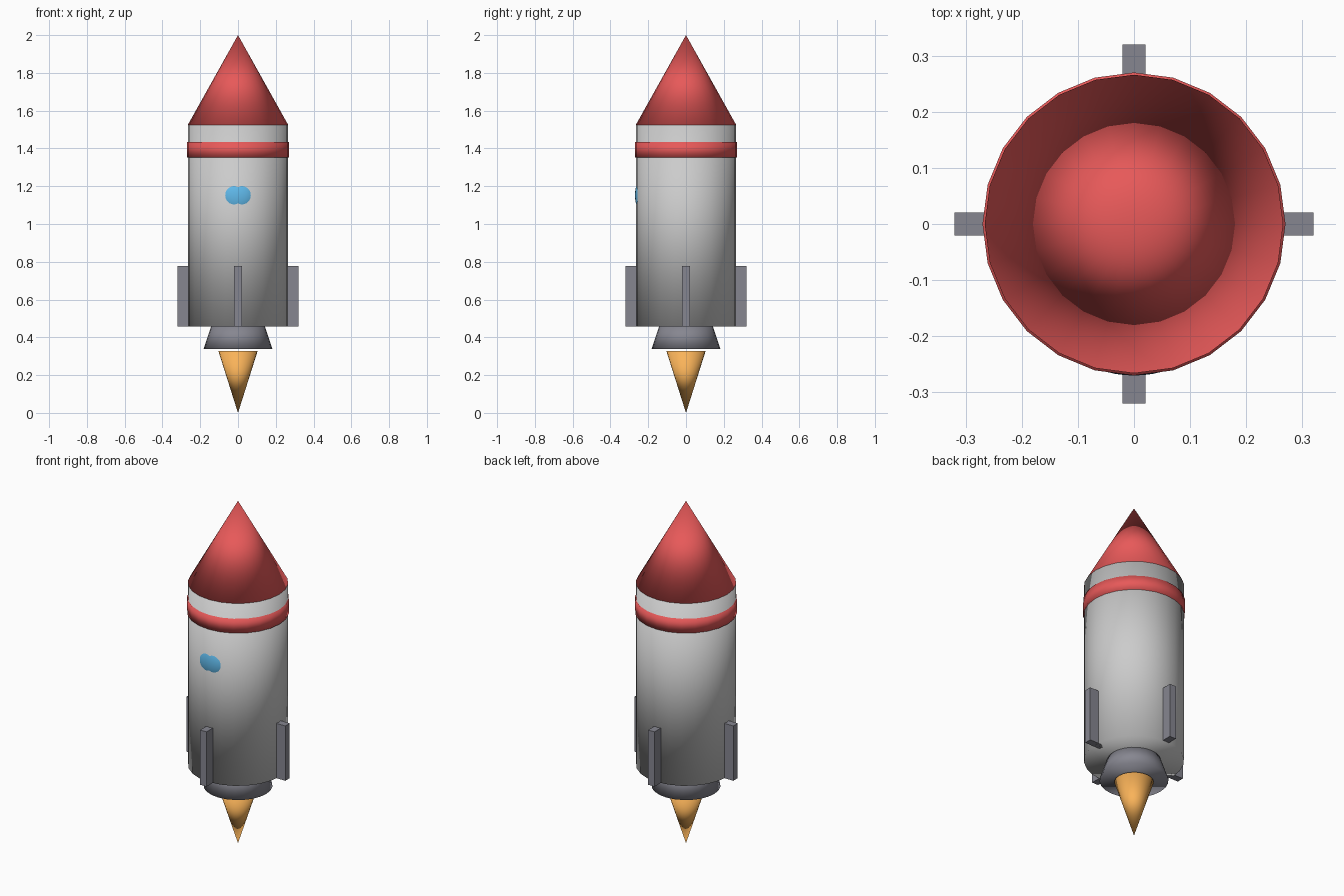
import bpy
from math import pi

if "Cube" in bpy.data.objects:
    bpy.data.objects.remove(bpy.data.objects["Cube"])


def material(name, rgb):
    mat = bpy.data.materials.new(name)
    mat.diffuse_color = (*rgb, 1)
    mat.use_nodes = True
    mat.node_tree.nodes["Principled BSDF"].inputs["Base Color"].default_value = mat.diffuse_color
    return mat


RED = material("red_paint", (0.8, 0.1, 0.1))
METAL = material("dark_metal", (0.24, 0.24, 0.28))
BLUE = material("blue_glass", (0.12, 0.5, 0.85))
ORANGE = material("orange_flame", (0.95, 0.45, 0.1))


def finish(name, mat, smooth=True):
    ob = bpy.context.object
    ob.name = name
    if mat:
        ob.data.materials.append(mat)
    if smooth:
        bpy.ops.object.shade_smooth()
    return ob


def turned(name, z0, z1, r0, r1, mat=None, sides=24):
    """Capped, fully smooth cylinder or cone between two heights."""
    bpy.ops.mesh.primitive_cone_add(vertices=sides, radius1=r0, radius2=r1,
                                    depth=z1 - z0, location=(0, 0, (z0 + z1) / 2))
    return finish(name, mat)


# Hull, nose, stripe, engine and exhaust
turned("body", 0.458, 1.524, 0.265, 0.265)
turned("nose_cone", 1.524, 2.0, 0.266, 0, RED)
turned("stripe", 1.352, 1.434, 0.27, 0.27, RED)
turned("nozzle", 0.337, 0.466, 0.183, 0.14, METAL)
turned("flame", 0.0, 0.328, 0, 0.104, ORANGE)

# Flattened porthole barely breaking through the front of the hull
bpy.ops.mesh.primitive_uv_sphere_add(segments=32, ring_count=16, radius=1,
                                     location=(0, -0.23, 1.152))
bpy.context.object.scale = (0.09, 0.04, 0.09)
finish("porthole", BLUE)

# Four box fins around the base
for i in range(4):
    bpy.ops.mesh.primitive_cube_add(size=1)
    fin = finish(f"fin_{i + 1}", METAL, smooth=False)
    for v in fin.data.vertices:
        v.co = (0.27 + v.co.x * 0.10, v.co.y * 0.041, 0.618 + v.co.z * 0.32)
    fin.rotation_euler.z = i * pi / 2
